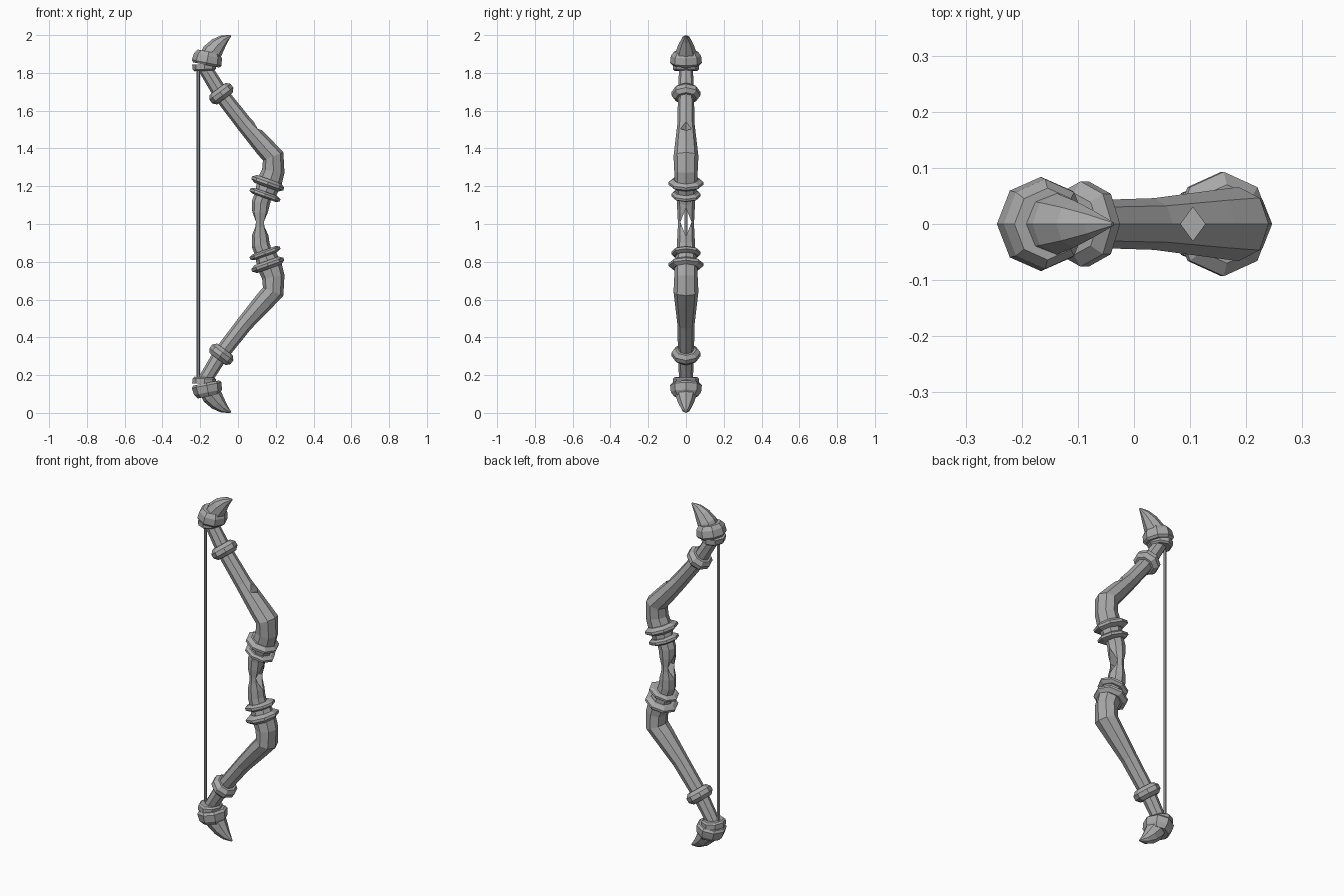
import bpy, bmesh
from math import cos, sin, pi
from mathutils import Vector

cube = bpy.data.objects.get("Cube")
if cube:
    bpy.data.objects.remove(cube)


def material(name, value):
    m = bpy.data.materials.new(name)
    m.use_nodes = True
    color = (value, value, value, 1)
    m.diffuse_color = color
    m.node_tree.nodes["Principled BSDF"].inputs["Base Color"].default_value = color
    return m


stone = material("stone grey", 0.4)


def loft(name, sections, axis=None, sides=8, flip=False):
    """Skin faceted rings (x, z, in-plane radius, y radius) along a path in the xz plane."""
    bm = bmesh.new()
    pts = [Vector((s[0], 0, s[1])) for s in sections]
    rings = []
    for i, (p, s) in enumerate(zip(pts, sections)):
        if axis:
            t = axis
        else:
            t = Vector()
            if i > 0:
                t += (p - pts[i - 1]).normalized()
            if i < len(pts) - 1:
                t += (pts[i + 1] - p).normalized()
            t.normalize()
        across = Vector((t.z, 0, -t.x))
        ring = []
        for k in range(sides):
            a = 2 * pi * k / sides
            v = p + across * (cos(a) * s[2]) + Vector((0, sin(a) * s[3], 0))
            if flip:
                v.z = 2 - v.z
            ring.append(bm.verts.new(v))
        rings.append(ring)
    for a, b in zip(rings, rings[1:]):
        for k in range(sides):
            n = (k + 1) % sides
            bm.faces.new((a[k], a[n], b[n], b[k]))
    bm.faces.new(rings[0])
    bm.faces.new(rings[-1])
    bmesh.ops.recalc_face_normals(bm, faces=bm.faces)
    mesh = bpy.data.meshes.new(name)
    bm.to_mesh(mesh)
    bm.free()
    mesh.materials.append(stone)
    obj = bpy.data.objects.new(name, mesh)
    bpy.context.collection.objects.link(obj)
    return obj


def band(name, x, z, tilt, profile, flip):
    """Faceted collar around a tilted axis; profile rows are offset, radius, y radius."""
    axis = Vector((tilt, 0, 1)).normalized()
    rows = [(x + axis.x * o, z + axis.z * o, r, ry) for o, r, ry in profile]
    return loft(name, rows, axis, flip=flip)


def cut(target, name, centre, size, sides, along):
    """Carve a prism out of a part, then discard the cutter."""
    x, y, z = centre
    axis = Vector((1, 0, 0)) if along == "x" else None
    if axis:
        cutter = loft(name, [(x - size[0], z, size[2], size[1]),
                             (x + size[0], z, size[2], size[1])], axis, sides)
    else:
        cutter = loft(name, [(x, z - size[2], size[0], size[1]),
                             (x, z + size[2], size[0], size[1])], None, sides)
    cutter.hide_render = True
    mod = target.modifiers.new("carve", 'BOOLEAN')
    mod.object = cutter
    mod.solver = 'EXACT'
    bpy.context.view_layer.objects.active = target
    bpy.ops.object.modifier_apply(modifier=mod.name)
    bpy.data.objects.remove(cutter)


# Grip, pinched at the middle and pierced by a diamond opening
half = [(0.116, 1.015, 0.030, 0.043), (0.117, 1.06, 0.044, 0.046),
        (0.12, 1.11, 0.048, 0.047), (0.15, 1.2, 0.046, 0.05)]
grip = loft("grip", [(x, 2 - z, r, ry) for x, z, r, ry in reversed(half)] + half)
cut(grip, "grip_cutter", (0.116, 0, 1.01), (0.15, 0.03, 0.075), 4, "x")

for flip, side in ((False, "upper"), (True, "lower")):
    # Bent limb, thick at the elbow and thin at the tip
    limb = loft(side + "_limb", [
        (0.148, 1.17, 0.058, 0.055), (0.172, 1.235, 0.064, 0.062),
        (0.187, 1.28, 0.060, 0.062), (0.186, 1.358, 0.058, 0.066),
        (0.140, 1.408, 0.053, 0.060), (0.035, 1.528, 0.044, 0.046),
        (-0.09, 1.688, 0.041, 0.042), (-0.19, 1.85, 0.036, 0.036)], flip=flip)
    # Small chip on the outer edge of the limb
    chip_z = 1.52 if not flip else 0.42
    chip_x = 0.105 if not flip else 0.145
    if not flip:
        cut(limb, "chip_cutter", (chip_x, 0, chip_z), (0.022, 0.03, 0.035), 4, "z")

    # Pair of flared rings where the grip meets the limb
    band(side + "_inner_ring", 0.143, 1.154, 0.36,
         [(-0.016, 0.066, 0.064), (-0.007, 0.085, 0.078),
          (0.006, 0.085, 0.078), (0.016, 0.066, 0.064)], flip)
    band(side + "_outer_ring", 0.158, 1.216, 0.36,
         [(-0.022, 0.068, 0.07), (-0.008, 0.09, 0.093),
          (0.006, 0.09, 0.093), (0.022, 0.068, 0.07)], flip)

    # Chunky collar near the tip
    band(side + "_limb_band", -0.088, 1.69, -0.75,
         [(-0.032, 0.053, 0.055), (-0.012, 0.07, 0.076),
          (0.012, 0.07, 0.076), (0.032, 0.053, 0.055)], flip)

    # Tip socket: thin lip below, heavy cup above
    band(side + "_socket_lip", -0.178, 1.829, -0.05,
         [(-0.018, 0.052, 0.06), (-0.01, 0.062, 0.07),
          (0.018, 0.064, 0.07)], flip)
    band(side + "_socket", -0.162, 1.873, 0.2,
         [(-0.032, 0.07, 0.074), (-0.02, 0.08, 0.084),
          (0.018, 0.075, 0.08), (0.04, 0.06, 0.064)], flip)

    # Curved claw
    loft(side + "_claw", [
        (-0.15, 1.88, 0.056, 0.058), (-0.136, 1.912, 0.053, 0.054),
        (-0.107, 1.947, 0.043, 0.042), (-0.074, 1.977, 0.026, 0.025),
        (-0.038, 1.997, 0.004, 0.004)], flip=flip)

# Straight string between the tips
loft("string", [(-0.211, 0.17, 0.009, 0.009), (-0.211, 1.83, 0.009, 0.009)], sides=6)
